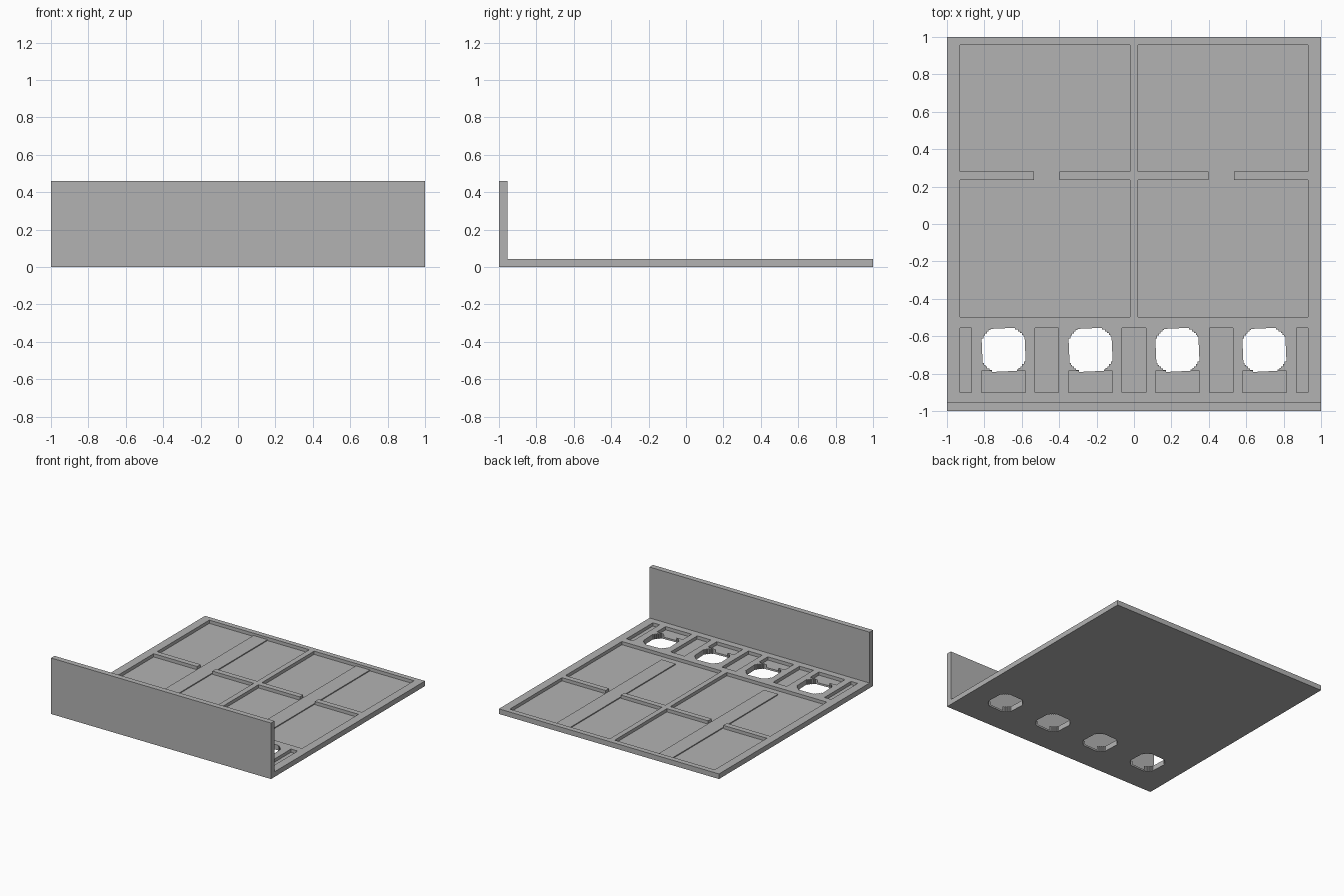
import bpy
import bmesh
import math

if "Cube" in bpy.data.objects:
    bpy.data.objects.remove(bpy.data.objects["Cube"])

THICK = 0.042    # base plate thickness
FLOOR = 0.015    # height of the recess floors
ROW = (-0.90, -0.555)   # y range of the front row of slots

grey = bpy.data.materials.new("plain grey")
grey.use_nodes = True
colour = (0.45, 0.45, 0.45, 1)
grey.diffuse_color = colour
grey.node_tree.nodes["Principled BSDF"].inputs["Base Color"].default_value = colour


def prism(bm, outline, z0, z1):
    """Extrude a counter-clockwise outline between two heights."""
    face = bm.faces.new([bm.verts.new((x, y, z0)) for x, y in outline])
    result = bmesh.ops.extrude_face_region(bm, geom=[face])
    verts = [v for v in result["geom"] if isinstance(v, bmesh.types.BMVert)]
    bmesh.ops.translate(bm, verts=verts, vec=(0, 0, z1 - z0))


def box(bm, x0, x1, y0, y1, z0, z1):
    prism(bm, [(x0, y0), (x1, y0), (x1, y1), (x0, y1)], z0, z1)


def finish(bm, name):
    bmesh.ops.recalc_face_normals(bm, faces=bm.faces)
    mesh = bpy.data.meshes.new(name)
    bm.to_mesh(mesh)
    bm.free()
    mesh.materials.append(grey)
    obj = bpy.data.objects.new(name, mesh)
    bpy.context.collection.objects.link(obj)
    return obj


def stepped_hole(cx, cy, half, radius, steps):
    """Round hole with stair-stepped corners and flat sides."""
    flat = math.sqrt(radius ** 2 - half ** 2)
    quarter = []
    size = (half - flat) / steps
    y = flat
    x = half
    for i in range(steps):
        quarter.append((x, y))
        x = math.sqrt(max(radius ** 2 - (y + size) ** 2, flat ** 2))
        quarter.append((x, y))
        y += size
    quarter.append((flat, half))
    points = []
    for turn in range(4):
        for px, py in quarter[1:]:
            for _ in range(turn):
                px, py = -py, px
            points.append((cx + px, cy + py))
    return points


# L-shaped body: base plate with upright front wall
bm = bmesh.new()
side = [(-1, 0), (1, 0), (1, THICK), (-0.955, THICK), (-0.955, 0.46), (-1, 0.46)]
face = bm.faces.new([bm.verts.new((-1, y, z)) for y, z in side])
result = bmesh.ops.extrude_face_region(bm, geom=[face])
bmesh.ops.translate(bm, vec=(2, 0, 0),
                    verts=[v for v in result["geom"] if isinstance(v, bmesh.types.BMVert)])
body = finish(bm, "tray_body")

# Recesses, through holes and the gaps in the cross ribs
recess = bmesh.new()
holes = bmesh.new()
gaps = bmesh.new()
box(recess, -0.063, 0.063, *ROW, FLOOR, 0.1)
for s in (-1, 1):
    def pocket(a, b, y0, y1):
        box(recess, *sorted((s * a, s * b)), y0, y1, FLOOR, 0.1)
    pocket(0.022, 0.931, 0.28, 0.957)
    pocket(0.022, 0.931, -0.498, 0.235)
    pocket(0.87, 0.931, *ROW)
    pocket(0.403, 0.528, *ROW)
    box(gaps, *sorted((s * 0.397, s * 0.535)), 0.2, 0.3, FLOOR, 0.1)
    for c in (0.232, 0.697):
        pocket(c - 0.118, c + 0.118, ROW[0], -0.786)
        prism(holes, stepped_hole(s * c, -0.673, 0.118, 0.133, 6), -0.1, 0.1)

for bm, name in ((recess, "recess_cutter"), (gaps, "rib_gap_cutter"), (holes, "hole_cutter")):
    cutter = finish(bm, name)
    mod = body.modifiers.new(name, "BOOLEAN")
    mod.operation = "DIFFERENCE"
    mod.solver = "EXACT"
    mod.object = cutter
    bpy.context.view_layer.objects.active = body
    bpy.ops.object.modifier_apply(modifier=name)
    bpy.data.objects.remove(cutter)

# Low runner strips crossing the recesses
for s, name in ((-1, "right_runner"), (1, "left_runner")):
    bm = bmesh.new()
    box(bm, *sorted((s * 0.402, s * 0.53)), -0.44, 0.957, FLOOR - 0.005, FLOOR + 0.008)
    finish(bm, name)
